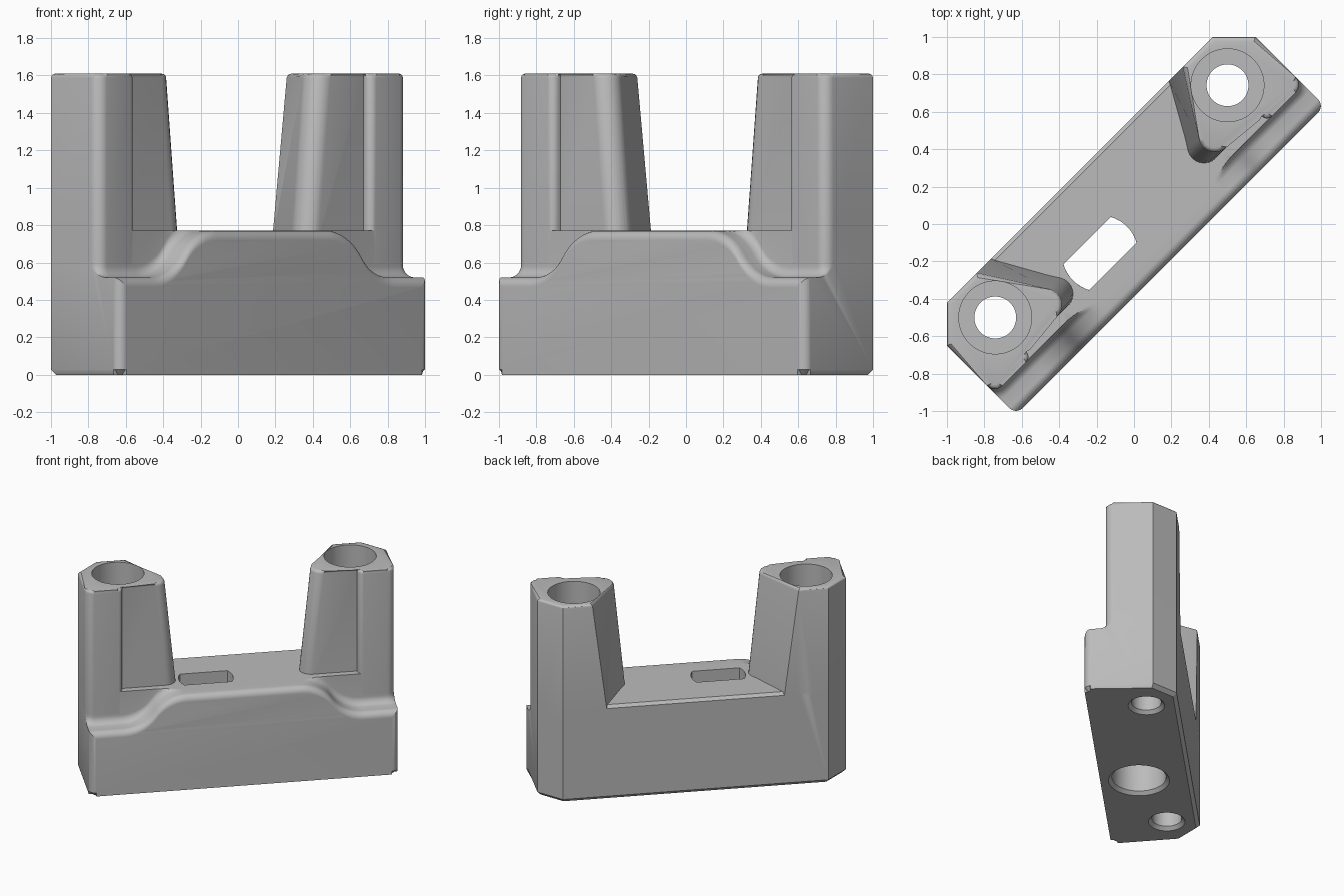
import bpy, bmesh
from math import sin, cos, pi, sqrt, asin, atan2
from mathutils import Matrix, Vector

old = bpy.data.objects.get("Cube")
if old:
    bpy.data.objects.remove(old, do_unlink=True)

grey = bpy.data.materials.new("plain_grey")
grey.use_nodes = True
grey.diffuse_color = (0.5, 0.5, 0.5, 1)
grey.node_tree.nodes["Principled BSDF"].inputs["Base Color"].default_value = (0.5, 0.5, 0.5, 1)

TURN = Matrix.Rotation(pi / 4, 4, 'Z')   # the part lies along the diagonal
END, BACK, FRONT, WALL = 1.167, 0.41, -0.275, -0.115
LEDGE, DECK, TOP = 0.52, 0.77, 1.61


def rounded(points, segs=8):
    """Outline from (u, v, radius) corners."""
    out = []
    for i, (u, v, r) in enumerate(points):
        p = Vector((u, v))
        if r == 0:
            out.append(p)
            continue
        a = (Vector(points[i - 1][:2]) - p).normalized()
        b = (Vector(points[(i + 1) % len(points)][:2]) - p).normalized()
        half = a.angle(b) / 2
        centre = p + (a + b).normalized() * (r / sin(half))
        start = p + a * (r / (sin(half) / cos(half))) - centre
        end = p + b * (r / (sin(half) / cos(half))) - centre
        a0 = atan2(start.y, start.x)
        sweep = (atan2(end.y, end.x) - a0 + pi) % (2 * pi) - pi
        for k in range(segs + 1):
            t = a0 + sweep * k / segs
            out.append(centre + Vector((cos(t), sin(t))) * r)
    return out


def loft(name, sections, bevel_z=None, bevel=0.0, segs=1):
    """Closed solid through matching sections, optionally bevelled at one height."""
    bm = bmesh.new()
    rows = [[bm.verts.new(p) for p in s] for s in sections]
    n = len(rows[0])
    for r0, r1 in zip(rows, rows[1:]):
        for i in range(n):
            j = (i + 1) % n
            bm.faces.new((r0[i], r0[j], r1[j], r1[i]))
    bm.faces.new(rows[0])
    bm.faces.new(rows[-1])
    if bevel_z is not None:
        edges = [e for e in bm.edges if all(abs(v.co.z - bevel_z) < 1e-4 for v in e.verts)]
        bmesh.ops.bevel(bm, geom=edges, offset=bevel, segments=segs, profile=0.5, affect='EDGES')
    bmesh.ops.recalc_face_normals(bm, faces=bm.faces)
    bm.transform(TURN)
    mesh = bpy.data.meshes.new(name)
    bm.to_mesh(mesh)
    bm.free()
    mesh.materials.append(grey)
    ob = bpy.data.objects.new(name, mesh)
    bpy.context.collection.objects.link(ob)
    return ob


def at(outline, z):
    return [(p[0], p[1], z) for p in outline]


def circle(u, v, r, n=48):
    return [(u + r * cos(2 * pi * k / n), v + r * sin(2 * pi * k / n)) for k in range(n)]


def combine(target, tool, operation):
    tool.hide_render = True
    mod = target.modifiers.new(tool.name, 'BOOLEAN')
    mod.operation, mod.solver, mod.object = operation, 'EXACT', tool
    bpy.context.view_layer.objects.active = target
    bpy.ops.object.modifier_apply(modifier=mod.name)
    bpy.data.objects.remove(tool, do_unlink=True)


# Base block, chamfered underneath
side = [(1.004, BACK, 0), (END, 0.247, 0), (END, FRONT, 0.05)]
outline = rounded(side + [(-u, v, r) for u, v, r in reversed(side)])
body = loft("mount_body", [at(outline, 0), at(outline, 1.0)], 0, 0.028)


# Height of the front edge: two tangent arcs from the deck down to the end ledges
def shoulder(u):
    a, b = 0.43, 0.91
    drop = DECK - LEDGE
    r = ((b - a) ** 2 + drop ** 2) / (4 * drop)
    d = min(max(abs(u), a), b)
    if d < (a + b) / 2:
        return DECK - r + sqrt(r * r - (d - a) ** 2)
    return LEDGE + r - sqrt(r * r - (b - d) ** 2)


def trim_section(u):
    h, big, small = shoulder(u), 0.06, 0.05
    x = min(max(abs(u) - (END - big), 0), big)
    shift = big - sqrt(max(big * big - x * x, 0))
    pts = [(-0.4, h - small)]
    for k in range(8, -1, -1):                     # rounded front edge
        t = k * pi / 16
        pts.append((FRONT + small - small * sin(t), h - small * (1 - cos(t))))
    for k in range(1, 9):                          # hollow fillet to the wall
        t = k * pi / 16
        v = WALL - big + big * sin(t)
        pts.append((v + shift * k / 8, min(DECK, h + big * (1 - cos(t)))))
    pts += [(WALL + 0.002 + shift, DECK), (BACK - 0.022, DECK), (BACK + 0.1, DECK - 0.122),
            (BACK + 0.1, 1.3), (-0.4, 1.3)]
    return [(u, v, z) for v, z in pts]


half = [0.2] + [0.43 + 0.48 * k / 24 for k in range(25)] + [1.0]
half += [END - 0.06 + 0.06 * sin(k * pi / 16) for k in range(9)] + [1.3]
stations = [-u for u in reversed(half)] + half
combine(body, loft("deck_trim", [trim_section(u) for u in stations]), 'DIFFERENCE')


# Two towers: upright outer column with a tapering inner wedge
def tower_section(s, z):
    f = (z - DECK) / (TOP - DECK)
    pts = [(1.004, BACK, 0), (END, 0.247, 0), (END, WALL, 0.06), (0.89, WALL, 0.04),
           (0.89, -0.06, 0), (0.405 + 0.077 * f, -0.06, 0.088), (0.675 + 0.106 * f, BACK, 0)]
    return [(s * p.x, p.y, z) for p in rounded(pts)]


for s, name in ((1, "left_tower"), (-1, "right_tower")):
    tower = loft(name, [tower_section(s, 0.6), tower_section(s, TOP)], TOP, 0.022, 3)
    combine(body, tower, 'UNION')

# Stepped screw bores through the towers
HOLE_U, HOLE_V = 0.878, 0.171
for s in (1, -1):
    steps = [(-0.01, 0.148), (0.026, 0.112), (0.3, 0.112), (0.3, 0.195), (1.8, 0.195)]
    bore = loft("screw_bore", [at(circle(s * HOLE_U, HOLE_V, r), z) for z, r in steps])
    combine(body, bore, 'DIFFERENCE')

# Round pocket from below, opening through the deck as a slot with curved ends
CU, CV, R = -0.24, 0.017, 0.204
steps = [(-0.01, 0.24), (0.026, R), (0.62, R)]
combine(body, loft("pocket", [at(circle(CU, CV, r), z) for z, r in steps]), 'DIFFERENCE')
lim = asin(0.097 / R)
arc = [-lim + 2 * lim * k / 10 for k in range(11)]
slot = [(CU + R * cos(t + a), CV + R * sin(t + a)) for a in (0, pi) for t in arc]
combine(body, loft("slot", [at(slot, 0.55), at(slot, 0.9)]), 'DIFFERENCE')

bpy.ops.object.select_all(action='DESELECT')
body.select_set(True)
bpy.context.view_layer.objects.active = body
bpy.ops.object.shade_smooth_by_angle(angle=pi / 6)
